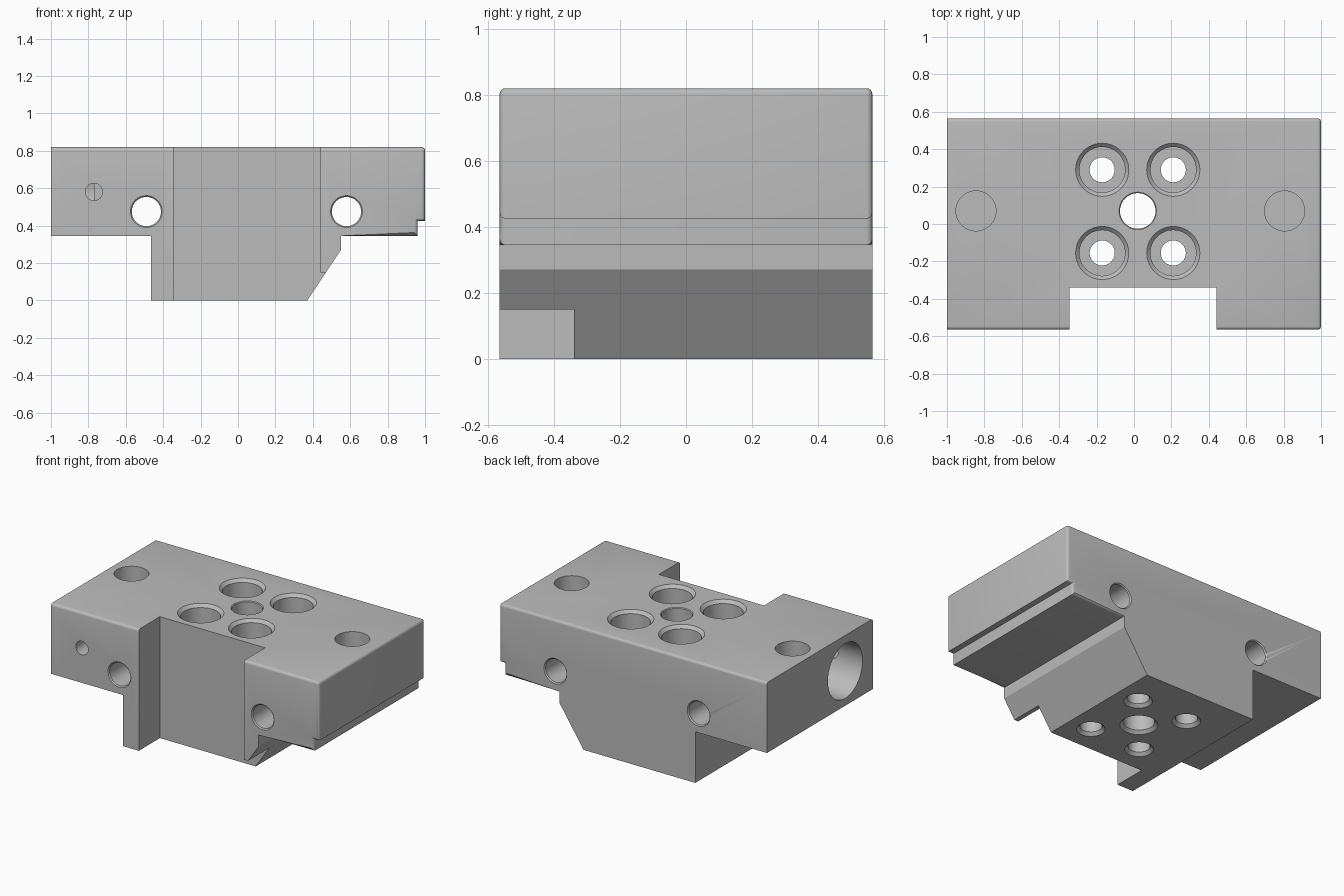
import bpy, bmesh
from math import cos, sin, tau, radians
from mathutils import Vector

if "Cube" in bpy.data.objects:
    bpy.data.objects.remove(bpy.data.objects["Cube"])

steel = bpy.data.materials.new("plain_grey")
steel.use_nodes = True
GREY = (0.5, 0.5, 0.5, 1)
steel.diffuse_color = GREY
steel.node_tree.nodes["Principled BSDF"].inputs["Base Color"].default_value = GREY

FRONT, BACK, TOP = -0.565, 0.565, 0.82
UNDER = 0.345
cutters = []


def add_object(name, bm):
    bmesh.ops.recalc_face_normals(bm, faces=bm.faces)
    mesh = bpy.data.meshes.new(name)
    bm.to_mesh(mesh)
    bm.free()
    mesh.materials.append(steel)
    ob = bpy.data.objects.new(name, mesh)
    bpy.context.collection.objects.link(ob)
    return ob


def add_cutter(name, bm):
    ob = add_object(name, bm)
    ob.hide_render = True
    cutters.append(ob)


def box_cutter(name, low, high):
    bm = bmesh.new()
    bmesh.ops.create_cube(bm, size=1)
    low, high = Vector(low), Vector(high)
    for v in bm.verts:
        v.co = (low + high) / 2 + v.co * (high - low)
    add_cutter(name, bm)


def drill(name, start, direction, steps, sides=56):
    """Round cutter: steps are (radius, distance along the direction)."""
    bm = bmesh.new()
    turn = Vector(direction).to_track_quat("Z", "Y")
    rings = []
    for radius, depth in steps:
        rings.append([bm.verts.new(Vector(start) + turn @ Vector(
            (radius * cos(tau * i / sides), radius * sin(tau * i / sides), depth)))
            for i in range(sides)])
    for a, b in zip(rings, rings[1:]):
        for i in range(sides):
            j = (i + 1) % sides
            bm.faces.new((a[i], a[j], b[j], b[i]))
    bm.faces.new(rings[0])
    bm.faces.new(rings[-1])
    add_cutter(name, bm)


# Jaw block: side-to-side profile pulled from front to back
profile = [(-1, UNDER), (-0.465, UNDER), (-0.465, 0), (0.37, 0), (0.55, 0.27),
           (0.55, UNDER), (0.96, UNDER), (0.96, 0.425), (1, 0.425), (1, TOP), (-1, TOP)]
bm = bmesh.new()
face = bm.faces.new([bm.verts.new((x, FRONT, z)) for x, z in profile])
pulled = bmesh.ops.extrude_face_region(bm, geom=[face])
for v in pulled["geom"]:
    if isinstance(v, bmesh.types.BMVert):
        v.co.y = BACK
bmesh.ops.recalc_face_normals(bm, faces=bm.faces)


def is_rounded(edge):
    a, b = (v.co for v in edge.verts)
    along_y = abs(a.y - b.y) > 0.1
    if along_y:
        return a.x > 0.99 and a.z > 0.8
    return min(a.z, b.z) > 0.3 and min(a.x, b.x) > -0.99 or min(a.z, b.z) > 0.8


bmesh.ops.bevel(bm, geom=[e for e in bm.edges if is_rounded(e)], offset=0.018,
                segments=4, profile=0.5, affect="EDGES", clamp_overlap=True)
block = add_object("jaw_block", bm)

# Front notch, and the short relief under its left shoulder
box_cutter("front_notch", (-0.345, -0.8, -0.2), (0.44, -0.34, 1))
box_cutter("shoulder_relief", (0.4, -0.8, -0.2), (0.7, -0.34, 0.15))

# Counterbored screw holes through the keel
for x in (-0.17, 0.21):
    for y in (-0.155, 0.29):
        drill("screw_hole", (x, y, TOP), (0, 0, -1),
              [(0.16, -0.018), (0.142, 0), (0.122, 0.02), (0.122, 0.35), (0.067, 0.35),
               (0.067, TOP - 0.02), (0.087, TOP), (0.107, TOP + 0.02)])

# Central through hole
drill("centre_hole", (0.02, 0.07, TOP), (0, 0, -1),
      [(0.115, -0.015), (0.1, 0), (0.095, 0.005), (0.095, TOP - 0.02),
       (0.115, TOP), (0.135, TOP + 0.02)])

# Blind dowel holes in the top
for x in (-0.845, 0.805):
    drill("dowel_hole", (x, 0.07, TOP), (0, 0, -1), [(0.107, -0.05), (0.107, 0.3)])

# Guide rod holes from front to back
length = BACK - FRONT
for x in (-0.49, 0.58):
    drill("rod_hole", (x, FRONT, 0.475), (0, 1, 0),
          [(0.105, -0.02), (0.085, 0), (0.078, 0.007), (0.078, length - 0.007),
           (0.085, length), (0.105, length + 0.02)])

# Side bore and its set screw hole
drill("side_bore", (-1, -0.27, 0.58), (1, 0, 0), [(0.185, -0.05), (0.185, 0.23)])
drill("set_screw_hole", (-0.77, FRONT, 0.58), (0, 1, 0), [(0.046, -0.05), (0.046, 0.3)], 32)

# Cut everything out of the block
for ob in cutters:
    cut = block.modifiers.new(ob.name, "BOOLEAN")
    cut.operation = "DIFFERENCE"
    cut.solver = "EXACT"
    cut.object = ob
bpy.context.view_layer.update()
graph = bpy.context.evaluated_depsgraph_get()
finished = bpy.data.meshes.new_from_object(block.evaluated_get(graph))
block.modifiers.clear()
block.data = finished
for ob in cutters:
    bpy.data.objects.remove(ob)

# One colour, smooth bores, sharp corners
finished.materials.clear()
finished.materials.append(steel)
for poly in finished.polygons:
    poly.material_index = 0
bpy.ops.object.select_all(action="DESELECT")
block.select_set(True)
bpy.context.view_layer.objects.active = block
bpy.ops.object.shade_smooth_by_angle(angle=radians(30))
